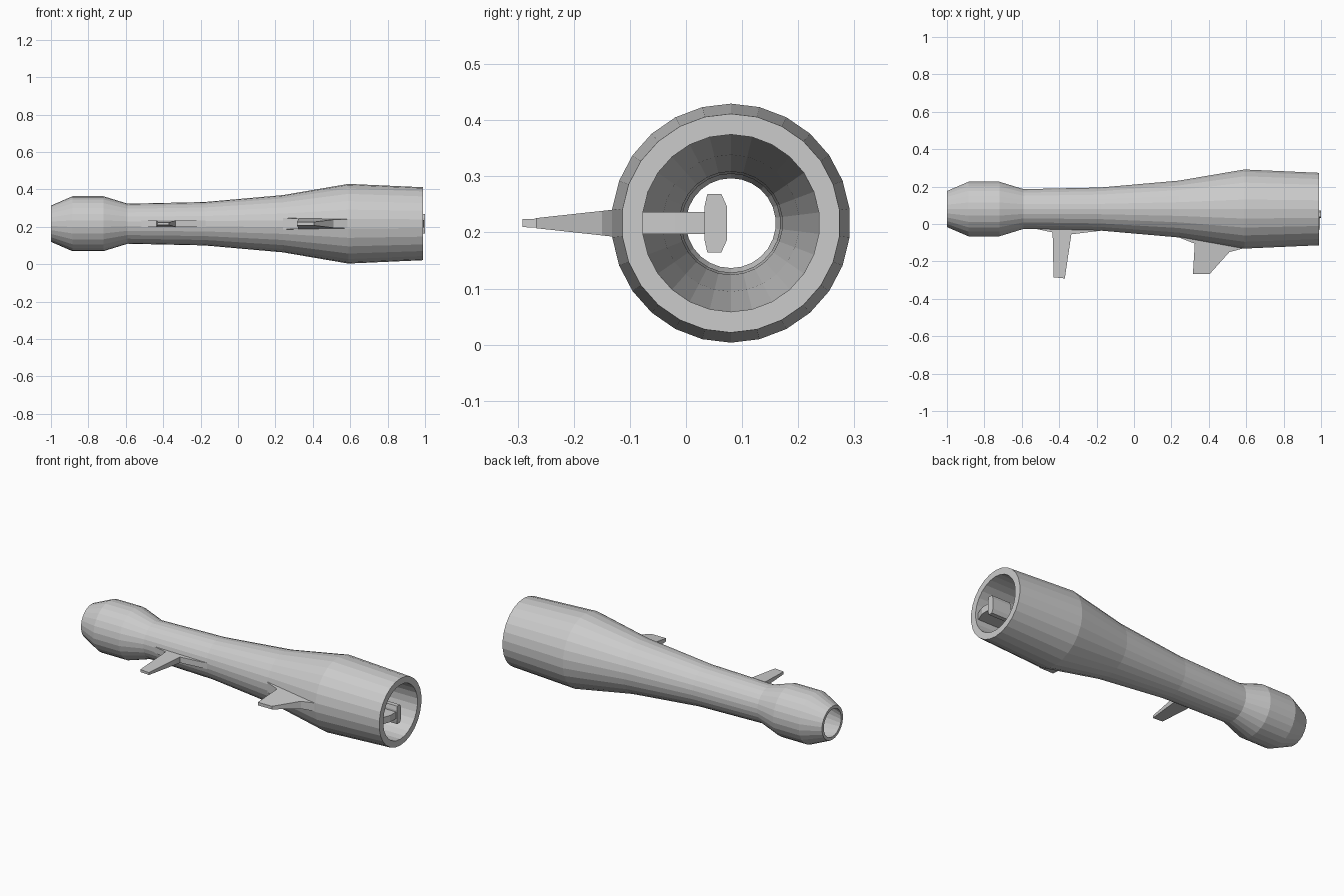
import bpy, math

if "Cube" in bpy.data.objects:
    bpy.data.objects.remove(bpy.data.objects["Cube"])

CY, CZ, SIDES = 0.08, 0.2165, 26


def make(name, verts, faces):
    me = bpy.data.meshes.new(name)
    me.from_pydata(verts, [], faces)
    ob = bpy.data.objects.new(name, me)
    bpy.context.collection.objects.link(ob)
    # consistent outward normals
    import bmesh
    bm = bmesh.new()
    bm.from_mesh(me)
    bmesh.ops.recalc_face_normals(bm, faces=bm.faces)
    bm.to_mesh(me)
    bm.free()
    return ob


def lathe(name, profile):
    """Revolve a closed (x, radius) profile around the tube axis."""
    verts, faces, n = [], [], len(profile)
    for s in range(SIDES):
        a = 2 * math.pi * s / SIDES
        verts += [(x, CY + r * math.sin(a), CZ + r * math.cos(a)) for x, r in profile]
    for s in range(SIDES):
        t = (s + 1) % SIDES
        for i in range(n):
            j = (i + 1) % n
            faces.append((s * n + i, s * n + j, t * n + j, t * n + i))
    return make(name, verts, faces)


def fin(name, outline, y0, h0, y1, h1):
    """Flat (x, y) outline whose half thickness runs from h0 at y0 to h1 at y1."""
    n = len(outline)
    half = [h0 + (h1 - h0) * (y - y0) / (y1 - y0) for x, y in outline]
    verts = [(x, y, CZ + h) for (x, y), h in zip(outline, half)]
    verts += [(x, y, CZ - h) for (x, y), h in zip(outline, half)]
    faces = [tuple(range(n)), tuple(range(2 * n - 1, n - 1, -1))]
    faces += [(i, (i + 1) % n, n + (i + 1) % n, n + i) for i in range(n)]
    return make(name, verts, faces)


# Hollow flared body: outer skin, front rim, inner bore, rear rim
outer = [(-1.0, .097), (-.885, .147), (-.72, .147), (-.59, .107),
         (-.18, .116), (.24, .153), (.59, .213), (.99, .195)]
inner = [(.99, .158), (.59, .157), (.24, .122), (-.18, .092),
         (-.59, .088), (-.72, .115), (-.885, .115), (-1.0, .08)]
lathe("tube_body", outer + inner)

# Side fins with low root fairings
fin("rear_fin", [(-.52, -.015), (-.52, -.027), (-.435, -.045), (-.43, -.285),
                 (-.37, -.291), (-.335, -.055), (-.17, -.035), (-.17, -.015)],
    -.05, .017, -.291, .007)
fin("front_fin", [(.24, -.06), (.24, -.072), (.325, -.105), (.315, -.267),
                  (.405, -.267), (.51, -.15), (.59, -.129), (.59, -.10)],
    -.13, .024, -.267, .009)

# Small bracket inside the mouth: arm from the wall and upright end plate
fin("mouth_arm", [(.82, -.085), (.97, -.085), (.995, -.02), (.995, .064), (.86, .064)],
    -.085, .0195, .064, .0195)
plate = [(.033, -.03), (.038, -.052), (.063, -.052), (.073, -.03),
         (.073, .03), (.063, .052), (.038, .052), (.033, .03)]
n = len(plate)
make("mouth_plate",
     [(x, y, CZ + z) for x in (.88, 1.0) for y, z in plate],
     [tuple(range(n)), tuple(range(n, 2 * n))] +
     [(i, (i + 1) % n, n + (i + 1) % n, n + i) for i in range(n)])
